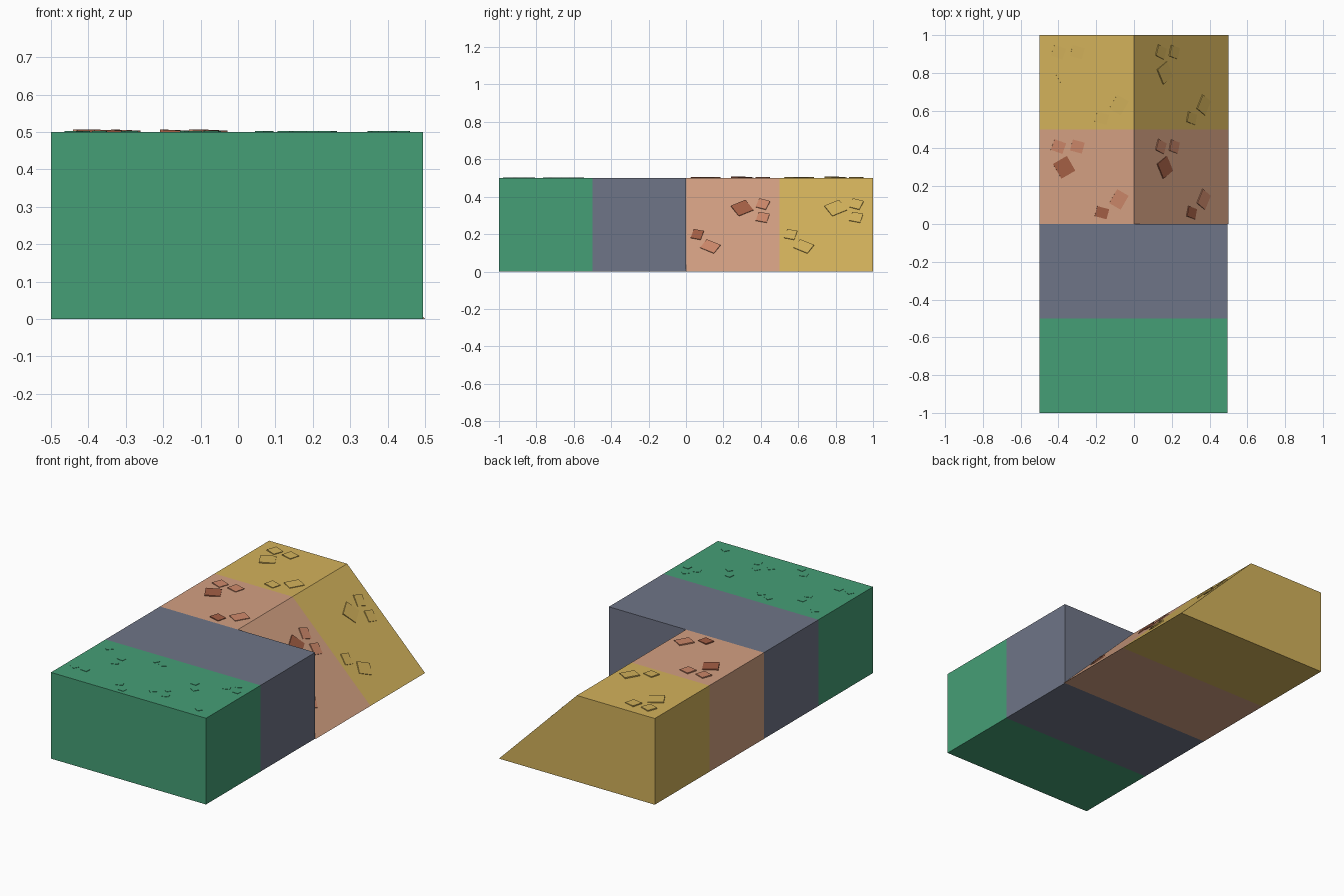
import bpy, bmesh, math
from mathutils import Matrix, Vector

if "Cube" in bpy.data.objects:
    bpy.data.objects.remove(bpy.data.objects["Cube"], do_unlink=True)


def material(name, rgb):
    mat = bpy.data.materials.new(name)
    mat.use_nodes = True
    linear = [((c / 255 + 0.055) / 1.055) ** 2.4 for c in rgb] + [1]
    mat.diffuse_color = linear
    mat.node_tree.nodes["Principled BSDF"].inputs["Base Color"].default_value = linear
    return mat


GREEN = material("grass green", (69, 159, 118))
SLATE = material("slate grey", (111, 117, 135))
CLAY = material("pale clay", (211, 160, 130))
SAND = material("sand yellow", (211, 178, 91))
BRICK = material("dark brick", (164, 95, 69))
TERRACOTTA = material("terracotta", (205, 136, 106))


def make_object(name, bm, mat):
    bmesh.ops.recalc_face_normals(bm, faces=bm.faces)
    mesh = bpy.data.meshes.new(name)
    bm.to_mesh(mesh)
    bm.free()
    mesh.materials.append(mat)
    obj = bpy.data.objects.new(name, mesh)
    bpy.context.collection.objects.link(obj)
    return obj


def extrude_profile(name, profile, y_start, depth, mat):
    bm = bmesh.new()
    face = bm.faces.new([bm.verts.new((x, y_start, z)) for x, z in profile])
    grown = bmesh.ops.extrude_face_region(bm, geom=[face])["geom"]
    verts = [v for v in grown if isinstance(v, bmesh.types.BMVert)]
    bmesh.ops.translate(bm, verts=verts, vec=(0, depth, 0))
    return make_object(name, bm, mat)


def plate(bm, base, x, y, width, length, angle, height, tilt=0.0):
    # Thin slab lying on the plane described by the base matrix
    place = (base @ Matrix.Translation((x, y, 0))
             @ Matrix.Rotation(math.radians(angle), 4, 'Z')
             @ Matrix.Rotation(tilt, 4, 'Y')
             @ Matrix.Diagonal((width, length, 2 * height, 1)))
    bmesh.ops.create_cube(bm, size=1, matrix=place)


# Terrain blocks
full = [(-0.5, 0), (0.495, 0), (0.495, 0.5), (-0.5, 0.5)]
ramp = [(-0.5, 0), (0.5, 0), (0, 0.5), (-0.5, 0.5)]
extrude_profile("grass_block", full, -1, 0.5, GREEN)
extrude_profile("slate_block", full, -0.5, 0.5, SLATE)
extrude_profile("clay_ramp", ramp, 0, 0.5, CLAY)
extrude_profile("sand_ramp", ramp, 0.5, 0.5, SAND)

# Loose slabs: x, y, width, length, angle, is_dark
slabs = [
    (0.10, 0.41, 0.065, 0.060, -20, False),
    (0.20, 0.41, 0.065, 0.060, -15, False),
    (0.13, 0.30, 0.085, 0.090, 30, True),
    (0.42, 0.13, 0.070, 0.085, -30, False),
    (0.33, 0.06, 0.065, 0.055, -15, True),
]
flat = Matrix.Translation((-0.5, 0, 0.5))
slope_start = Vector((1, 0, -1)).normalized() * 0.1 + Vector((0, 0, 0.5))
slope = Matrix.Translation(slope_start) @ Matrix.Rotation(math.radians(45), 4, 'Y')

for label, y0, dark_mat, light_mat in (("clay", 0, BRICK, TERRACOTTA),
                                       ("sand", 0.5, SAND, SAND)):
    for place, base in (("top", flat), ("slope", slope)):
        for shade, mat in ((True, dark_mat), (False, light_mat)):
            bm = bmesh.new()
            for x, y, w, l, a, dark in slabs:
                if dark == shade:
                    plate(bm, base, x, y + y0, w, l, a, 0.005, 0.04)
            size = "dark" if shade else "light"
            make_object(f"{label}_{place}_{size}_slabs", bm, mat)

# Small turf tufts, barely raised
tufts = [
    (0.40, -0.93), (0.44, -0.64), (0.37, -0.63), (0.41, -0.58),
    (0.24, -0.74), (0.20, -0.68), (0.16, -0.89), (0.07, -0.88),
    (0.13, -0.83), (-0.07, -0.96), (-0.12, -0.91), (-0.07, -0.59),
    (-0.13, -0.57), (-0.29, -0.65), (-0.29, -0.71), (-0.42, -0.58),
    (-0.44, -0.87), (-0.37, -0.87),
]
bm = bmesh.new()
for i, (x, y) in enumerate(tufts):
    plate(bm, Matrix.Translation((0, 0, 0.5)), x, y, 0.038, 0.032, 25 * (i % 4) - 30, 0.002)
make_object("grass_tufts", bm, GREEN)
